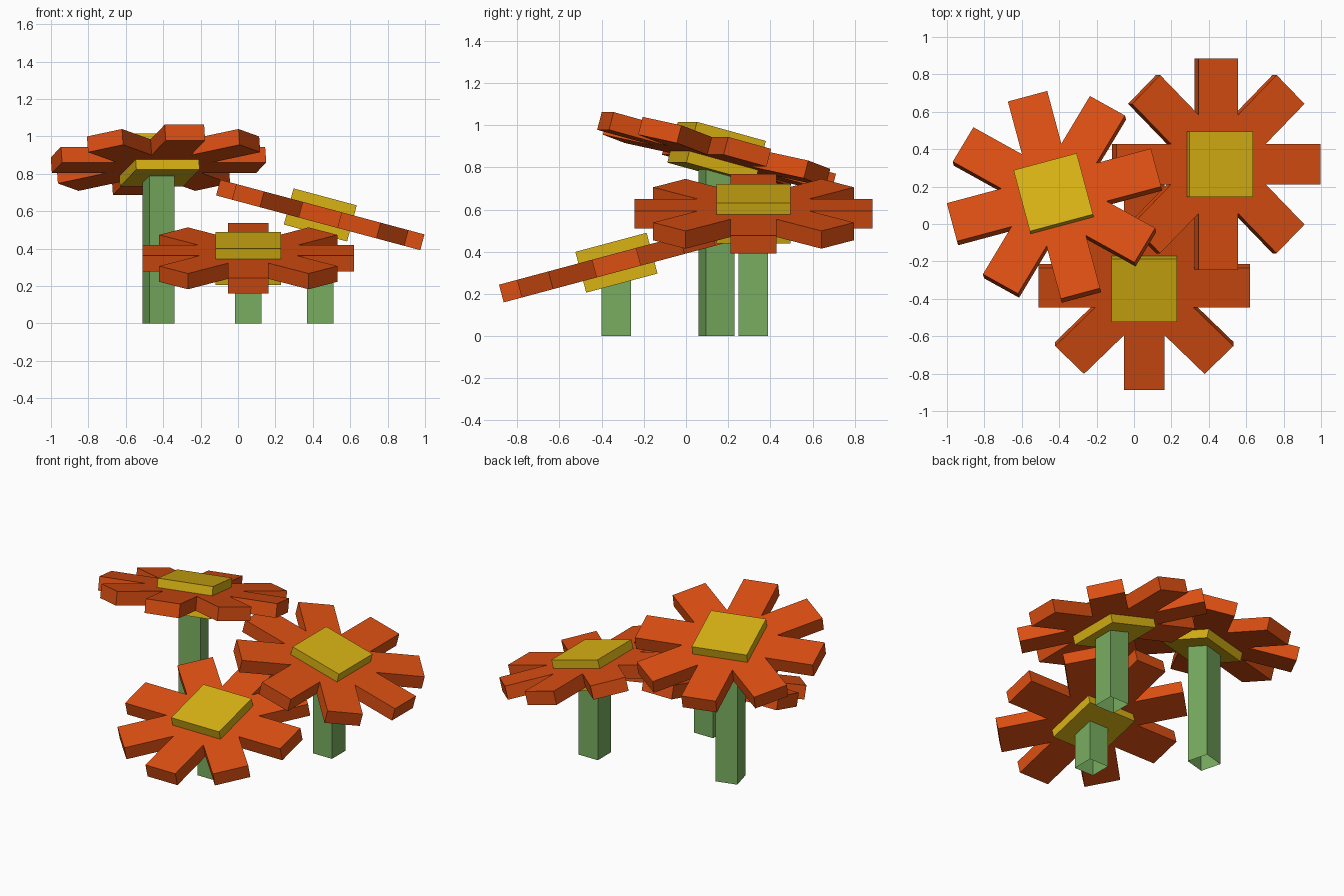
import bpy, bmesh
from math import radians, pi
from mathutils import Matrix, Vector

if "Cube" in bpy.data.objects:
    bpy.data.objects.remove(bpy.data.objects["Cube"])


def material(name, rgb):
    m = bpy.data.materials.new(name)
    m.diffuse_color = (*rgb, 1.0)
    m.use_nodes = True
    m.node_tree.nodes["Principled BSDF"].inputs["Base Color"].default_value = m.diffuse_color
    return m


ORANGE = material("petal orange", (0.72, 0.078, 0.006))
YELLOW = material("centre yellow", (0.70, 0.45, 0.007))
GREEN = material("stem green", (0.19, 0.42, 0.115))


def add_boxes(name, size, frames, mat, open_ends=False):
    """One object holding a box of the given size in every frame."""
    bm = bmesh.new()
    for f in frames:
        bmesh.ops.create_cube(bm, size=1.0, matrix=f @ Matrix.Diagonal((*size, 1.0)))
    if open_ends:
        bm.normal_update()
        ends = [f for f in bm.faces if abs(f.normal.z) > 0.9]
        bmesh.ops.delete(bm, geom=ends, context='FACES_ONLY')
    me = bpy.data.meshes.new(name)
    bm.to_mesh(me)
    bm.free()
    me.materials.append(mat)
    ob = bpy.data.objects.new(name, me)
    bpy.context.collection.objects.link(ob)


def flower(label, centre, yaw, axis, tilt):
    c = Vector(centre)
    turn = Matrix.Rotation(radians(yaw), 4, 'Z')
    head = Matrix.Translation(c) @ turn @ Matrix.Rotation(radians(tilt), 4, axis)
    # eight petals as four crossed bars
    bars = [head @ Matrix.Rotation(i * pi / 4, 4, 'Z') for i in range(4)]
    add_boxes(label + "_petals", (1.13, 0.218, 0.087), bars, ORANGE)
    # square centre block
    add_boxes(label + "_centre", (0.35, 0.35, 0.20), [head], YELLOW)
    # upright hollow stem, ending inside the centre block
    h = c.z - 0.03
    stem = Matrix.Translation((c.x, c.y, h / 2)) @ turn
    add_boxes(label + "_stem", (0.14, 0.14, h), [stem], GREEN, open_ends=True)


flower("front_flower", (0.055, -0.33, 0.348), 0, 'X', 15)
flower("right_flower", (0.44, 0.32, 0.58), 0, 'Y', 15)
flower("left_flower", (-0.425, 0.145, 0.874), 15, 'X', -15)
